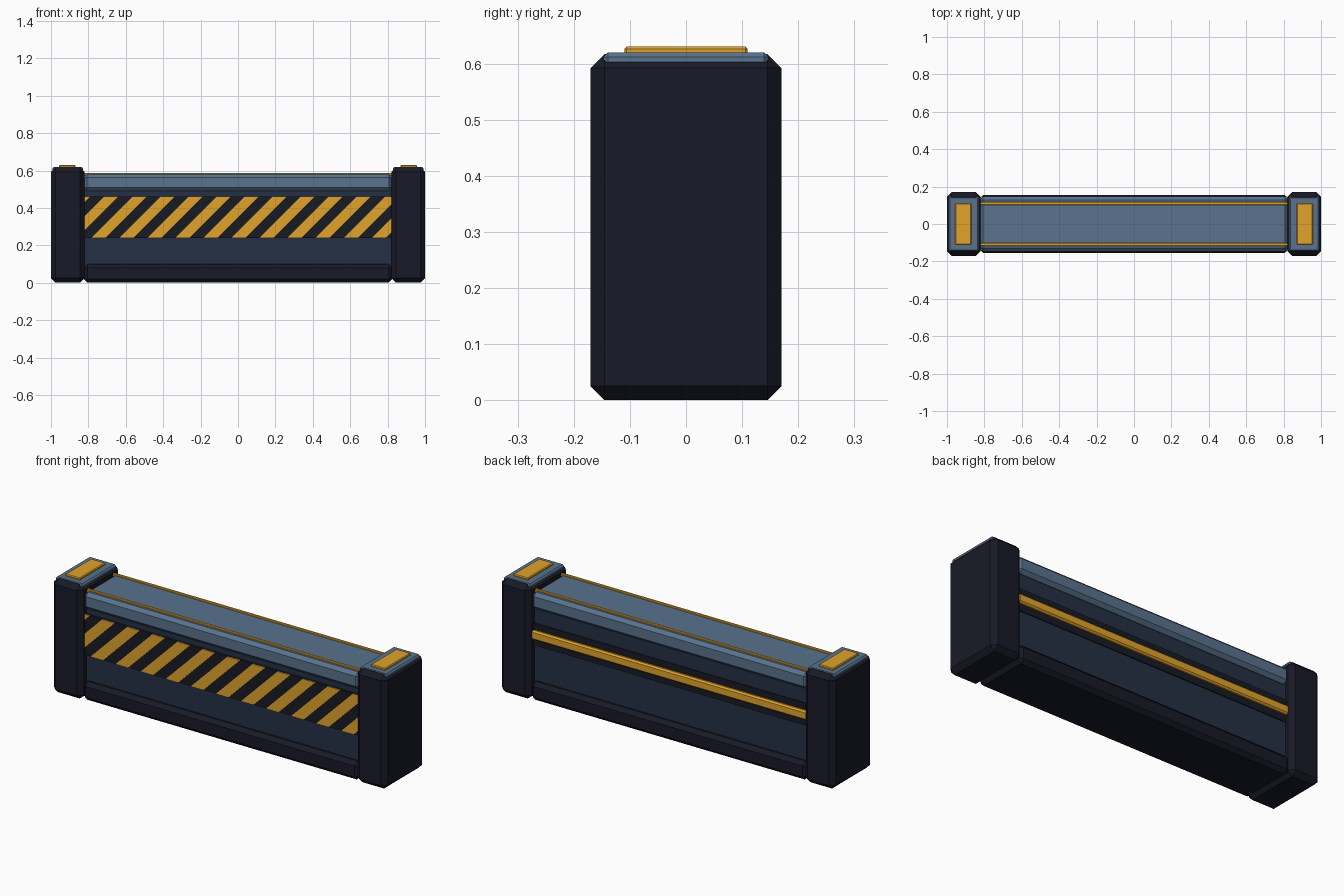
import bpy, bmesh
from mathutils import Vector

if "Cube" in bpy.data.objects:
    bpy.data.objects.remove(bpy.data.objects["Cube"])


def material(name, rgb):
    m = bpy.data.materials.new(name)
    m.diffuse_color = (*rgb, 1)
    m.use_nodes = True
    m.node_tree.nodes["Principled BSDF"].inputs["Base Color"].default_value = m.diffuse_color
    return m


DARK = material("dark_navy", (0.009, 0.010, 0.020))
PANEL = material("panel_blue", (0.018, 0.030, 0.060))
STEEL = material("steel_blue", (0.10, 0.17, 0.27))
YELLOW = material("yellow", (0.75, 0.37, 0.025))
BLACK = material("black", (0.009, 0.011, 0.018))


def finish(bm, name, mat):
    bmesh.ops.recalc_face_normals(bm, faces=bm.faces)
    me = bpy.data.meshes.new(name)
    bm.to_mesh(me)
    bm.free()
    me.materials.append(mat)
    ob = bpy.data.objects.new(name, me)
    bpy.context.collection.objects.link(ob)
    return ob


def box(name, x, y, z, mat, bevel=0.0):
    """Box from (min, max) ranges with chamfered edges."""
    bm = bmesh.new()
    bmesh.ops.create_cube(bm, size=1)
    for v in bm.verts:
        v.co = Vector([(r[0] + r[1]) / 2 + c * (r[1] - r[0])
                       for r, c in zip((x, y, z), v.co)])
    if bevel:
        bmesh.ops.bevel(bm, geom=bm.edges[:], offset=bevel, segments=1,
                        affect='EDGES', profile=0.5)
    return finish(bm, name, mat)


L = 0.825   # half length of the span between the posts

# End posts with steel caps and yellow plates
for side, s in (("left", -1), ("right", 1)):
    def rx(a, b):
        return tuple(sorted((s * a, s * b)))
    box(side + "_post", rx(0.82, 1), (-0.17, 0.17), (0, 0.617), DARK, 0.025)
    box(side + "_post_cap", rx(0.828, 0.992), (-0.147, 0.147), (0.595, 0.62), STEEL, 0.008)
    box(side + "_cap_plate", rx(0.87, 0.957), (-0.11, 0.11), (0.615, 0.63), YELLOW, 0.004)

# Span: base, wall and top rail
box("base_beam", (-L, L), (-0.155, 0.155), (0, 0.10), DARK, 0.02)
box("wall", (-L, L), (-0.125, 0.125), (0.08, 0.52), PANEL)
box("top_rail", (-L, L), (-0.147, 0.147), (0.49, 0.58), STEEL, 0.018)
for side, s in (("front", -1), ("back", 1)):
    box(side + "_rail_trim", (-L, L), (s * 0.11 - 0.008, s * 0.11 + 0.008),
        (0.57, 0.588), YELLOW, 0.003)

# Back: dark band with a raised yellow bar
box("back_band", (-L, L), (0.11, 0.131), (0.29, 0.41), BLACK)
box("back_bar", (-L, L), (0.12, 0.147), (0.325, 0.375), YELLOW, 0.008)

# Front: dark plate with diagonal hazard stripes trimmed to the span
box("hazard_plate", (-L, L), (-0.137, -0.11), (0.24, 0.46), BLACK)
bm = bmesh.new()
PITCH, WIDTH, SLANT = 0.15, 0.075, 0.22
for i in range(13):
    x = 0.715 - i * PITCH
    outline = [(x, 0.24), (x + WIDTH, 0.24), (x + WIDTH + SLANT, 0.46), (x + SLANT, 0.46)]
    face = bm.faces.new([bm.verts.new((px, -0.141, pz)) for px, pz in outline])
    ext = bmesh.ops.extrude_face_region(bm, geom=[face])
    bmesh.ops.translate(bm, vec=(0, 0.006, 0),
                        verts=[v for v in ext["geom"] if isinstance(v, bmesh.types.BMVert)])
for s in (-1, 1):
    bmesh.ops.bisect_plane(bm, geom=bm.verts[:] + bm.edges[:] + bm.faces[:],
                           plane_co=(s * L, 0, 0), plane_no=(s, 0, 0), clear_outer=True)
finish(bm, "hazard_stripes", YELLOW)
